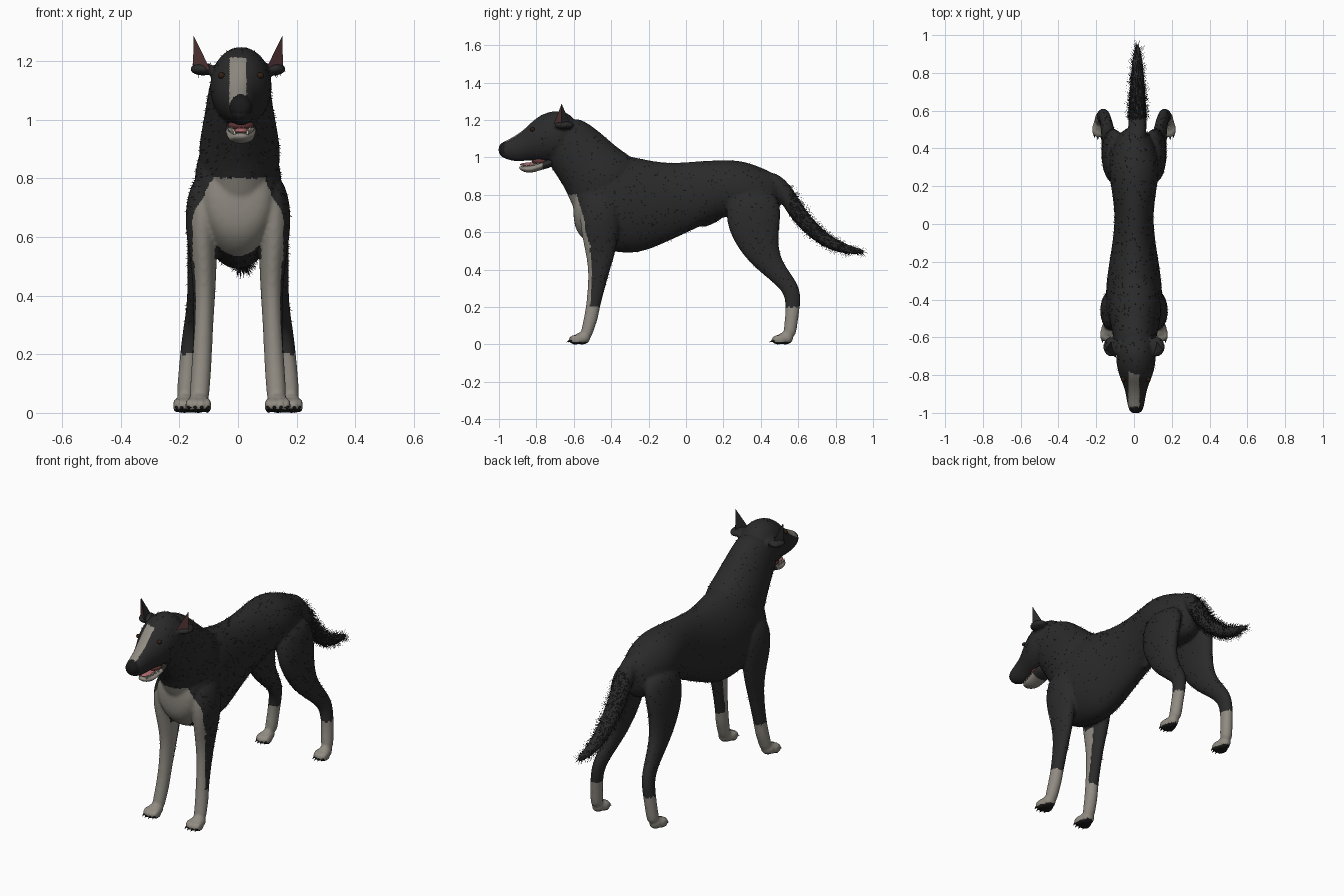
import bpy, bmesh, math, random
from mathutils import Vector, Matrix

random.seed(4)
cube = bpy.data.objects.get("Cube")
if cube:
    bpy.data.objects.remove(cube, do_unlink=True)


def material(name, r, g, b):
    mat = bpy.data.materials.new(name)
    mat.use_nodes = True
    mat.diffuse_color = (r, g, b, 1)
    shader = next(n for n in mat.node_tree.nodes if n.type == "BSDF_PRINCIPLED")
    shader.inputs["Base Color"].default_value = (r, g, b, 1)
    shader.inputs["Roughness"].default_value = 0.8
    return mat


COAT = material("black coat", .023, .023, .024)
PALE = material("pale markings", .28, .26, .225)
DARK = material("dark nose and pads", .01, .01, .01)
EAR = material("reddish inner ear", .085, .034, .035)
MOUTH = material("mouth lining", .12, .035, .035)
TONGUE = material("pink tongue", .45, .15, .16)
TOOTH = material("ivory teeth", .7, .67, .58)
EYE = material("dark brown eye", .03, .014, .008)


def make_object(name, bm, mats, smooth=True):
    bmesh.ops.recalc_face_normals(bm, faces=bm.faces)
    mesh = bpy.data.meshes.new(name)
    bm.to_mesh(mesh)
    bm.free()
    for mat in mats:
        mesh.materials.append(mat)
    for poly in mesh.polygons:
        poly.use_smooth = smooth
    obj = bpy.data.objects.new(name, mesh)
    bpy.context.collection.objects.link(obj)
    return obj


def loft(bm, path, upright=False, side=1, sides=16):
    """Skin elliptical rings (x, y, z, half width, half depth) along a path."""
    centres = [Vector((side * p[0], p[1], p[2])) for p in path]
    across = Vector((1, 0, 0))
    rings = []
    for i, p in enumerate(path):
        tangent = centres[min(i + 1, len(path) - 1)] - centres[max(i - 1, 0)]
        depth = Vector((0, 0, 1)) if upright else tangent.cross(across).normalized()
        ring = []
        for k in range(sides):
            a = math.tau * k / sides
            offset = across * p[3] * math.cos(a) + depth * p[4] * math.sin(a)
            ring.append(bm.verts.new(centres[i] + offset))
        rings.append(ring)
    for low, high in zip(rings, rings[1:]):
        for k in range(sides):
            j = (k + 1) % sides
            bm.faces.new((low[k], low[j], high[j], high[k]))
    bm.faces.new(rings[0])
    bm.faces.new(rings[-1])


def centred(rows, x=0):
    return [(x,) + row for row in rows]


def profile(rows, x=0):
    """Turn (y, top, bottom, half width) rows into upright rings."""
    return [(x, y, (t + b) / 2, w, (t - b) / 2) for y, t, b, w in rows]


def ellipsoid(bm, centre, radii):
    bmesh.ops.create_uvsphere(bm, u_segments=14, v_segments=10, radius=1,
                              matrix=Matrix.Translation(centre) @ Matrix.Diagonal((*radii, 1)))


def cone(bm, centre, radius, length, axis):
    turn = Vector((0, 0, 1)).rotation_difference(Vector(axis)).to_matrix().to_4x4()
    bmesh.ops.create_cone(bm, cap_ends=True, segments=8, radius1=radius, radius2=0,
                          depth=length, matrix=Matrix.Translation(centre) @ turn)


# Side profiles of the trunk, neck and head
TRUNK = [(.51, .89, .72, .05), (.45, .93, .65, .105), (.31, .987, .67, .14),
         (.2, .99, .69, .125), (.05, .983, .615, .1), (-.1, .97, .545, .115),
         (-.25, 1, .478, .143), (-.38, 1.03, .487, .155), (-.48, 1.03, .51, .15),
         (-.56, .92, .56, .13), (-.605, .82, .64, .085)]
NECK = [(-.39, .8, .13, .22), (-.45, .87, .145, .212), (-.505, .94, .135, .18),
        (-.58, 1.025, .118, .167), (-.65, 1.1, .108, .147), (-.69, 1.14, .09, .11)]
HEAD = [(-.58, 1.21, 1.02, .08), (-.66, 1.255, .98, .108), (-.73, 1.25, .97, .108),
        (-.8, 1.218, .98, .092), (-.85, 1.165, .982, .068), (-.9, 1.125, .975, .054),
        (-.95, 1.097, .985, .047), (-.985, 1.08, 1, .038), (-1.003, 1.063, 1.02, .024)]
TAIL = [(.42, .9, .04, .04), (.5, .86, .05, .045), (.56, .76, .05, .047),
        (.62, .67, .048, .045), (.7, .59, .042, .04), (.79, .53, .036, .033),
        (.88, .503, .026, .024), (.96, .495, .01, .01)]
SHEATH = [(.2, .71, .03, .03), (.13, .668, .024, .03), (.07, .635, .018, .02)]
FORELEG = [(.1, -.45, .82, .05, .09), (.12, -.46, .7, .065, .115), (.123, -.46, .59, .053, .1),
           (.116, -.457, .5, .044, .084), (.115, -.465, .4, .038, .058),
           (.118, -.48, .3, .034, .046), (.122, -.498, .2, .034, .037),
           (.126, -.508, .14, .035, .038), (.13, -.526, .08, .034, .033),
           (.132, -.54, .03, .034, .03)]
HINDLEG = [(.085, .36, .83, .06, .13), (.11, .358, .7, .062, .155), (.12, .37, .6, .054, .134),
           (.126, .405, .5, .047, .098), (.133, .455, .42, .04, .066),
           (.143, .52, .35, .034, .05), (.155, .565, .29, .032, .048),
           (.164, .572, .23, .031, .042), (.17, .568, .17, .031, .037),
           (.175, .56, .1, .032, .035), (.18, .55, .035, .033, .035)]
PAWS = [(.135, -.555, .04), (.182, .53, .034)]

# Body: overlapping lofts fused into one skin
bm = bmesh.new()
loft(bm, profile(TRUNK), upright=True)
loft(bm, centred(NECK, .005))
loft(bm, profile(HEAD, .01), upright=True)
loft(bm, centred(TAIL, .018))
loft(bm, centred(SHEATH))
for s in (1, -1):
    loft(bm, FORELEG, side=s)
    loft(bm, HINDLEG, side=s)
    ellipsoid(bm, (s * .12, -.65, 1.172), (.045, .055, .022))
    for x, y, w in PAWS:
        ellipsoid(bm, (s * x, y, .033), (w, .045, .034))
        for t in (-.8, -.28, .28, .8):
            ellipsoid(bm, (s * x + t * w, y - .045 + .018 * abs(t), .025), (.013, .036, .026))
body = make_object("body", bm, [COAT, PALE, DARK])
sub = body.modifiers.new("round", "SUBSURF")
sub.levels = sub.render_levels = 2
fuse = body.modifiers.new("fuse", "REMESH")
fuse.mode = "VOXEL"
fuse.voxel_size = .008
relax = body.modifiers.new("relax", "SMOOTH")
relax.factor, relax.iterations = .5, 4
graph = bpy.context.evaluated_depsgraph_get()
skin = bpy.data.meshes.new_from_object(body.evaluated_get(graph))
body.modifiers.clear()
body.data = skin
if not skin.materials:
    for mat in (COAT, PALE, DARK):
        skin.materials.append(mat)


def marking(c, n):
    """Pick the coat colour from place and facing direction."""
    side = abs(c.x)
    inward = n.x * (1 if c.x > 0 else -1) < -.3
    if c.z < .2:
        return 2 if c.z < .014 or (n.z < -.6 and c.z < .04) else 1
    if c.y < -.968 and c.z > 1.02:
        return 2
    if c.y < -.775 and 1.05 < c.z < 1.212 and abs(c.x) < .03 and n.z > .1:
        return 1
    if c.y < -.4 and c.z < .8:
        if c.z > .52:
            return int(n.y < -.25 and c.y < -.5 - .3 * (c.z - .52) and side < .155)
        return int(side > .06 and (n.y < -.45 or (inward and n.y < .2)))
    return 0


for poly in skin.polygons:
    poly.use_smooth = True
    poly.material_index = marking(poly.center, poly.normal)

# Fur: short hairs over the coat, longer ones on the tail
bm = bmesh.new()
for poly in skin.polygons:
    c, n = poly.center, poly.normal
    tail = c.y > .55 and abs(c.x) < .08 and c.z > .44
    if poly.material_index or c.z < .3 or c.y < -.78 or random.random() > (.4 if tail else .04):
        continue
    length = random.uniform(.015, .04) if tail else random.uniform(.007, .014)
    lean = (n * .8 + Vector((random.uniform(-.3, .3), .6, -.3))).normalized()
    half = n.cross(lean).normalized() * .0015
    bm.faces.new([bm.verts.new(p) for p in (c - half, c + half, c + lean * length)])
make_object("fur", bm, [COAT], smooth=False)

# Ears: pointed, with a reddish front
for s, label in ((1, "left"), (-1, "right")):
    bm = bmesh.new()
    inner, outer, tip, back = [bm.verts.new((s * x, y, z)) for x, y, z in (
        (.093, -.71, 1.168), (.153, -.665, 1.172), (.152, -.665, 1.287), (.115, -.615, 1.172))]
    bm.faces.new((inner, outer, tip)).material_index = 1
    for tri in ((outer, back, tip), (back, inner, tip), (inner, back, outer)):
        bm.faces.new(tri)
    make_object(label + "_ear", bm, [COAT, EAR], smooth=False)
    bm = bmesh.new()
    ellipsoid(bm, (.01 + s * .066, -.822, 1.15), (.013, .013, .011))
    make_object(label + "_eye", bm, [EYE])

# Lower jaw, tongue and mouth lining
JAW = [(-.7, 1.01, .95, .06), (-.77, .98, .935, .052), (-.83, .957, .913, .045),
       (-.87, .955, .923, .034), (-.893, .952, .937, .016)]
bm = bmesh.new()
loft(bm, profile(JAW, .01), upright=True)
jaw = make_object("lower_jaw", bm, [COAT, PALE])
for poly in jaw.data.polygons:
    poly.material_index = int(poly.center.y < -.76)
sub = jaw.modifiers.new("round", "SUBSURF")
sub.levels = sub.render_levels = 2
bm = bmesh.new()
ellipsoid(bm, (.012, -.83, .962), (.028, .058, .011))
make_object("tongue", bm, [TONGUE])
bm = bmesh.new()
ellipsoid(bm, (.01, -.78, .98), (.046, .045, .02))
make_object("mouth_lining", bm, [MOUTH])

# Teeth along the jaw edges
bm = bmesh.new()
for s in (1, -1):
    for i in range(5):
        cone(bm, (.01 + s * (.022 + .004 * i), -.872 + .02 * i, .96 + .003 * i), .006, .022, (0, 0, 1))
make_object("teeth", bm, [TOOTH])

# Claws on every toe
bm = bmesh.new()
for s in (1, -1):
    for x, y, w in PAWS:
        for t in (-.8, -.28, .28, .8):
            cone(bm, (s * x + t * w, y - .08 + .018 * abs(t), .016), .007, .024, (0, -1, -.4))
make_object("claws", bm, [DARK])
